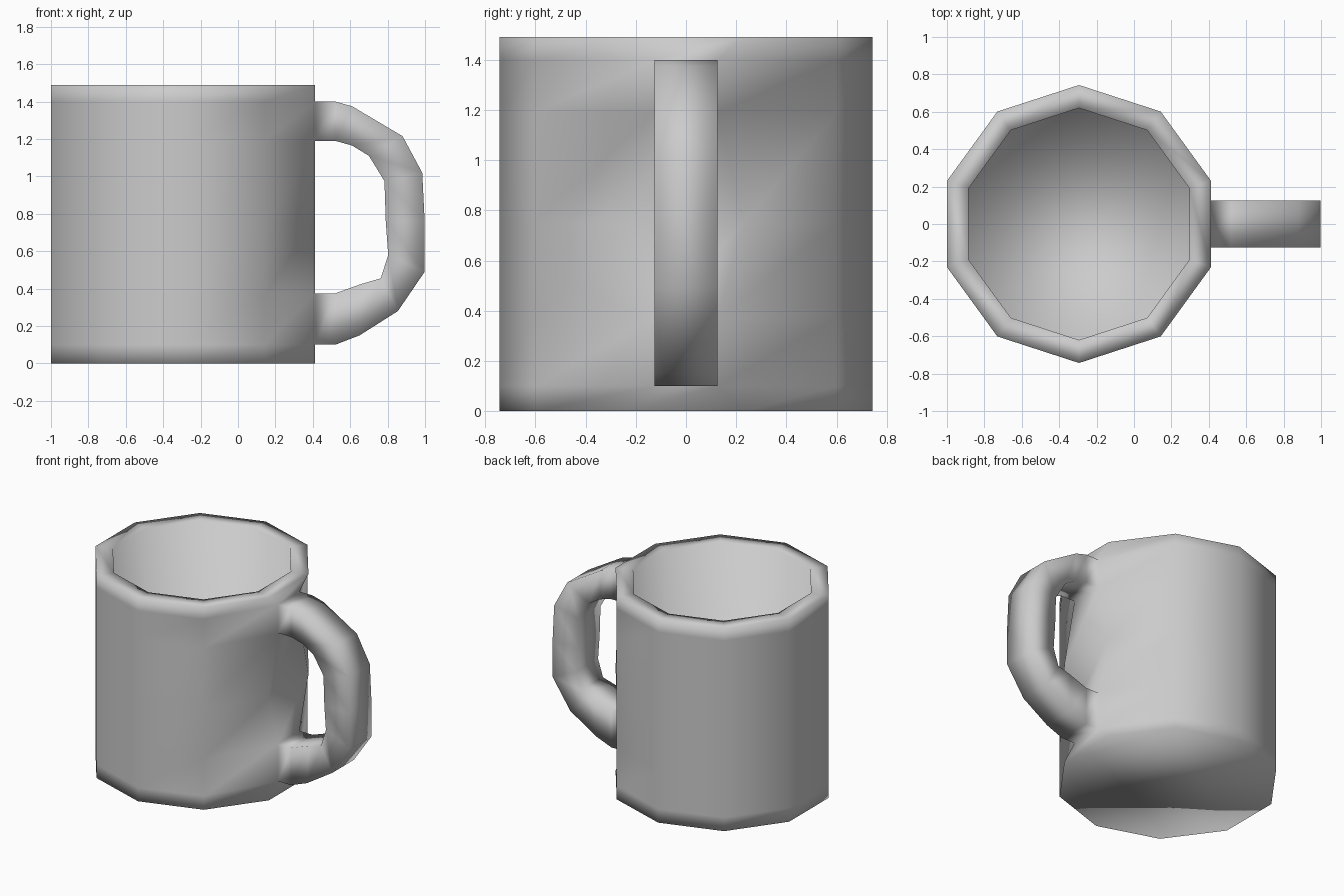
import bpy, bmesh
from math import sin, cos, radians

if "Cube" in bpy.data.objects:
    bpy.data.objects.remove(bpy.data.objects["Cube"])

CX, SIDES = -0.294, 10
bm = bmesh.new()


def ring(radius, z, pinch=None):
    """Ten-sided ring; pinch narrows the facet that carries the handle."""
    verts = []
    for i in range(SIDES):
        a = radians(-18 + 36 * i)
        x, y = CX + radius * cos(a), radius * sin(a)
        if pinch and i < 2:
            y = pinch if i else -pinch
        verts.append(bm.verts.new((x, y, z)))
    return verts


def bridge(a, b, skip=False):
    n = len(a)
    for i in range(n):
        if skip and i == 0:
            continue
        j = (i + 1) % n
        bm.faces.new((a[i], a[j], b[j], b[i]))


# Mug body: outer wall, rim, inner wall and floor
R_OUT, R_IN, HALF = 0.743, 0.62, 0.125
levels = [(0, None), (0.1, HALF), (0.375, HALF), (0.75, None),
          (1.19, HALF), (1.4, HALF), (1.49, None)]
rings = [ring(R_OUT, z, p) for z, p in levels]
rings += [ring(R_IN, 1.49), ring(R_IN, 0.1)]
for k in range(len(rings) - 1):
    bridge(rings[k], rings[k + 1], skip=k in (1, 4))  # openings for the handle
bm.faces.new(rings[0][::-1])
bm.faces.new(rings[-1])

# Handle: rectangular section swept between the two openings
outer = [(0.52, 1.4), (0.61, 1.375), (0.88, 1.215), (0.985, 1.02), (0.998, 0.76),
         (0.998, 0.49), (0.855, 0.28), (0.65, 0.15), (0.52, 0.1)]
inner = [(0.52, 1.19), (0.61, 1.165), (0.70, 1.11), (0.783, 0.975), (0.79, 0.76),
         (0.803, 0.58), (0.763, 0.455), (0.66, 0.425), (0.52, 0.375)]
sections = [[rings[5][0], rings[5][1], rings[4][1], rings[4][0]]]
for (ox, oz), (ix, iz) in zip(outer, inner):
    sections.append([bm.verts.new(p) for p in (
        (ox, -HALF, oz), (ox, HALF, oz), (ix, HALF, iz), (ix, -HALF, iz))])
sections.append([rings[1][0], rings[1][1], rings[2][1], rings[2][0]])
for a, b in zip(sections, sections[1:]):
    bridge(a, b)

bmesh.ops.recalc_face_normals(bm, faces=bm.faces[:])
for f in bm.faces:
    f.smooth = True

mesh = bpy.data.meshes.new("mug")
bm.to_mesh(mesh)
bm.free()
bpy.context.collection.objects.link(bpy.data.objects.new("mug", mesh))
